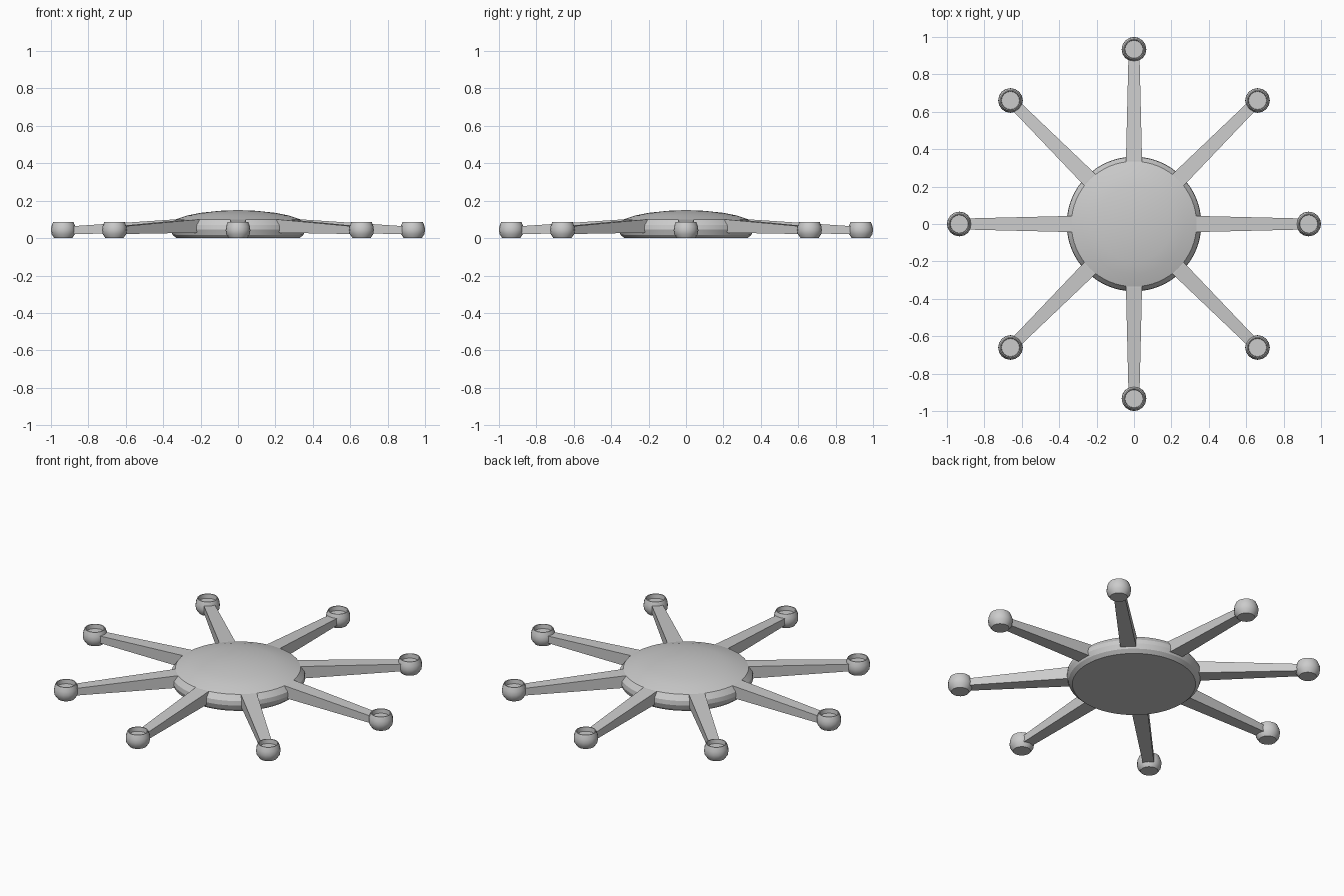
import bpy, bmesh
from math import pi, sin, cos
from mathutils import Matrix

if "Cube" in bpy.data.objects:
    bpy.data.objects.remove(bpy.data.objects["Cube"])


def finish(bm, name, smooth=None):
    bmesh.ops.remove_doubles(bm, verts=bm.verts, dist=1e-5)
    bmesh.ops.recalc_face_normals(bm, faces=bm.faces)
    mesh = bpy.data.meshes.new(name)
    bm.to_mesh(mesh)
    bm.free()
    obj = bpy.data.objects.new(name, mesh)
    bpy.context.collection.objects.link(obj)
    if smooth:
        bpy.ops.object.select_all(action='DESELECT')
        obj.select_set(True)
        bpy.context.view_layer.objects.active = obj
        bpy.ops.object.shade_smooth_by_angle(angle=smooth)
    return obj


def lathe(name, profile, sides, smooth=None):
    bm = bmesh.new()
    vs = [bm.verts.new((r, 0, z)) for r, z in profile]
    edges = [bm.edges.new(pair) for pair in zip(vs, vs[1:])]
    bmesh.ops.spin(bm, geom=vs + edges, cent=(0, 0, 0), axis=(0, 0, 1),
                   angle=2 * pi, steps=sides, use_merge=True)
    return finish(bm, name, smooth)


def tapered_bar(name, sections):
    # each section: distance along x, half width, bottom z, top z
    bm = bmesh.new()
    rings = [[bm.verts.new((x, y, z)) for y, z in
              ((-w, lo), (w, lo), (w, hi), (-w, hi))] for x, w, lo, hi in sections]
    for a, b in zip(rings, rings[1:]):
        for i in range(4):
            j = (i + 1) % 4
            bm.faces.new((a[i], a[j], b[j], b[i]))
    bm.faces.new(rings[0])
    bm.faces.new(rings[-1])
    return finish(bm, name)


# Central disc with rounded rim and shallow domed top
lathe("hub", [(0, 0), (0.33, 0), (0.35, 0.018), (0.36, 0.045), (0.357, 0.07),
              (0.335, 0.1), (0.27, 0.121), (0.2, 0.135), (0.1, 0.146), (0, 0.15)],
      64, pi / 7)

# One arm and one cup-shaped end, repeated around the hub
arm = tapered_bar("arm_1", [(0.30, 0.044, 0.03, 0.1), (0.34, 0.043, 0.029, 0.1),
                            (0.882, 0.03, 0.022, 0.064)])
cup = lathe("end_cup_1", [(0, 0), (0.048, 0), (0.063, 0.022), (0.066, 0.042),
                          (0.064, 0.062), (0.055, 0.085), (0.05, 0.085),
                          (0.048, 0.06), (0, 0.06)], 16, pi / 7)
for i in range(8):
    angle = i * pi / 4
    a, c = (arm, cup) if i == 0 else (arm.copy(), cup.copy())
    if i:
        a.name, c.name = f"arm_{i + 1}", f"end_cup_{i + 1}"
        bpy.context.collection.objects.link(a)
        bpy.context.collection.objects.link(c)
    a.rotation_euler.z = angle
    c.rotation_euler.z = angle
    c.location = (0.934 * cos(angle), 0.934 * sin(angle), 0)
